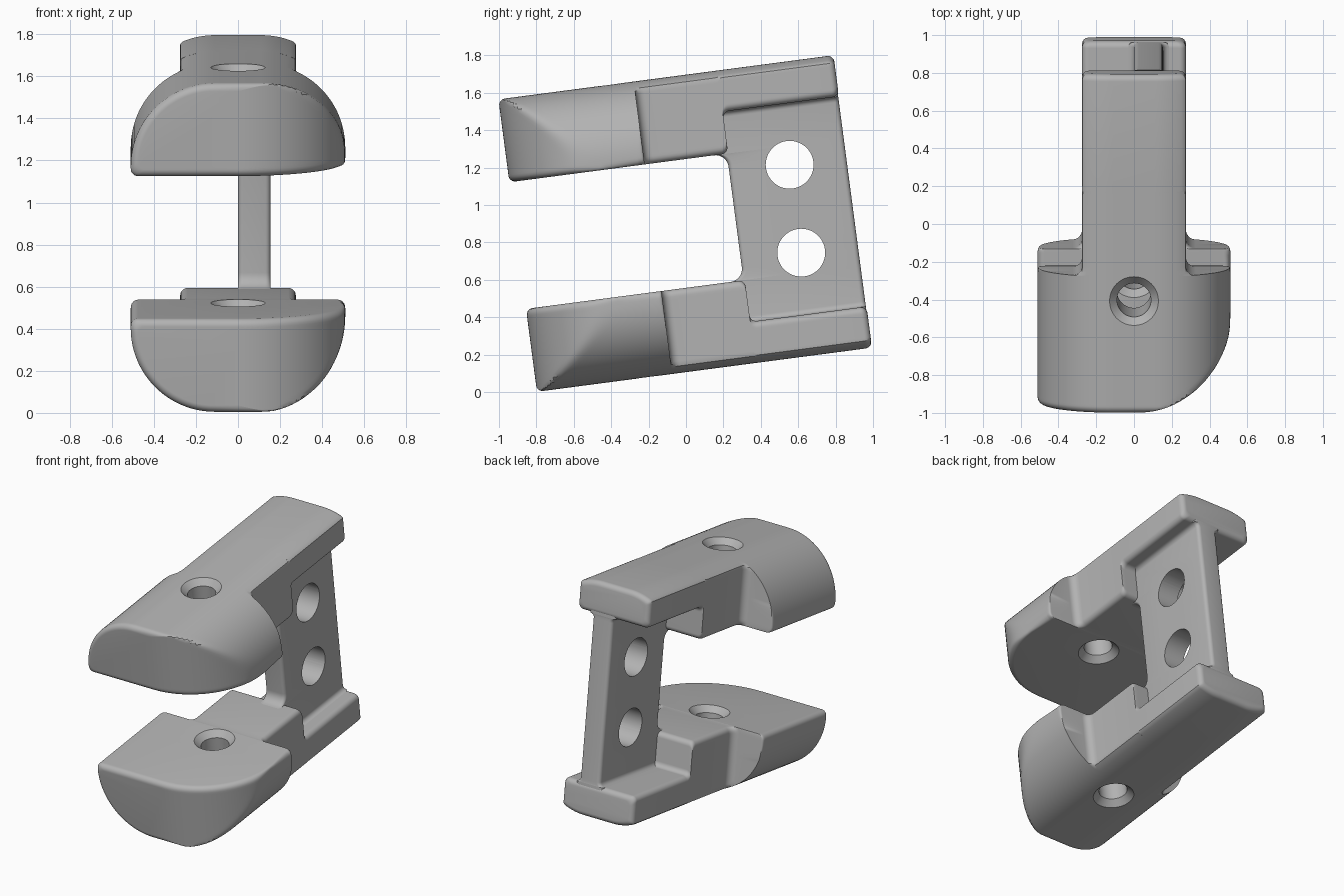
import bpy, bmesh, math
from math import sin, cos, pi, sqrt
from mathutils import Matrix

if "Cube" in bpy.data.objects:
    bpy.data.objects.remove(bpy.data.objects["Cube"], do_unlink=True)

TILT = Matrix.Rotation(math.radians(7.5), 4, 'X')
LOW, HIGH = 0.105, 1.682        # outer faces of the two jaws
FRONT, BACK = -0.79, 1.017      # ends of the jaws
WIDE, ARM = 0.53, 0.275         # half widths of jaw tip and arm
THICK, FLANGE = 0.447, 0.222    # jaw and flange thickness
R, FLAT = 0.40, 0.11            # rounded outer cross-section
E = 0.035                       # edge rounding
STEP, BLOCK = -0.06, 0.39       # where the jaw narrows, where it thins

grey = bpy.data.materials.new("plain_grey")
grey.use_nodes = True
grey.diffuse_color = (0.45, 0.45, 0.45, 1)
grey.node_tree.nodes["Principled BSDF"].inputs["Base Color"].default_value = (0.45, 0.45, 0.45, 1)


def make(name, bm):
    bmesh.ops.recalc_face_normals(bm, faces=bm.faces)
    mesh = bpy.data.meshes.new(name)
    bm.to_mesh(mesh)
    bm.free()
    ob = bpy.data.objects.new(name, mesh)
    bpy.context.collection.objects.link(ob)
    mesh.materials.append(grey)
    return ob


def loft(name, rings):
    """Skin closed rings of equal length and cap both ends."""
    bm = bmesh.new()
    rows = [[bm.verts.new(p) for p in ring] for ring in rings]
    n = len(rows[0])
    for a, b in zip(rows, rows[1:]):
        for k in range(n):
            bm.faces.new((a[k], a[(k + 1) % n], b[(k + 1) % n], b[k]))
    bm.faces.new(rows[0])
    bm.faces.new(rows[-1])
    return make(name, bm)


def spin(name, profile, matrix):
    """Closed solid of revolution about z from (radius, height) pairs."""
    n = 48
    rings = [[matrix @ Matrix.Rotation(2 * pi * k / n, 4, 'Z') @ Matrix.Translation((r, 0, h))
              for k in range(n)] for r, h in profile]
    return loft(name, [[m.translation for m in ring] for ring in rings])


def finish(ob, cutters):
    """Cut the holes, tilt the part and smooth it."""
    bpy.ops.object.select_all(action='DESELECT')
    bpy.context.view_layer.objects.active = ob
    ob.select_set(True)
    for c in cutters:
        mod = ob.modifiers.new("hole", 'BOOLEAN')
        mod.operation, mod.solver, mod.object = 'DIFFERENCE', 'EXACT', c
        bpy.ops.object.modifier_apply(modifier=mod.name)
        bpy.data.objects.remove(c, do_unlink=True)
    ob.data.transform(TILT)
    bpy.ops.object.shade_smooth_by_angle(angle=math.radians(32))


def rounding(h, r=E):
    """Inset of a rounded edge at distance h from the face."""
    return r - sqrt(max(r * r - (r - h) ** 2, 0)) if h < r else 0.0


def soft_min(a, b, k=0.02):
    return min(a, b) - max(k - abs(a - b), 0) ** 2 / (4 * k)


def arc(n):
    return [pi / 2 * k / n for k in range(n + 1)]


# Stations along a jaw: position, half width (None = rounded corner on the left), thickness, inset
CORNER = FRONT + WIDE
stations = [(FRONT + E * (1 - cos(a)), None, THICK, E * (1 - sin(a))) for a in arc(9)]
stations += [(CORNER - WIDE * cos(math.radians(24 + 66 * k / 18)), None, THICK, 0) for k in range(19)]
stations += [(STEP - E + E * sin(a), WIDE - E * (1 - cos(a)), THICK, 0) for a in arc(6)]
stations += [(STEP + 0.05 * (1 - cos(a)), ARM + 0.05 * (1 - sin(a)), THICK, 0) for a in arc(6)]
stations += [(BLOCK - E + E * sin(a), ARM, THICK - E * (1 - cos(a)), 0) for a in arc(6)]
stations += [(BLOCK + E * (1 - cos(a)), ARM, FLANGE + E * (1 - sin(a)), 0) for a in arc(6)]
stations += [(BACK - E + E * sin(a), ARM, FLANGE, E * (1 - cos(a))) for a in arc(6)]

LEVELS = [(1 - cos(pi * k / 32)) / 2 for k in range(33)]


def section(u, half, thick, inset, place):
    """Cross-section ring of a jaw at position u."""
    left, right = [], []
    for s in LEVELS:
        d = inset + s * (thick - 2 * inset)
        outer = FLAT + (sqrt(max((R - inset) ** 2 - (R - d) ** 2, 0)) if d < R else R - inset)
        h = thick - d
        side = (WIDE if half is None else half) - inset - rounding(max(h - inset, 0))
        plain = soft_min(outer - (rounding(max(h - inset, 0)) if half is None or half > 0.4 else 0), side)
        right.append((-plain, u, place(d)))
        if half is None:
            reach = WIDE - rounding(h)
            plain = soft_min(outer, sqrt(max(reach ** 2 - (u - CORNER) ** 2, 0)))
        left.append((plain, u, place(d)))
    return left + right[::-1]


# Jaws, mirrored one above the other, each with a countersunk hole
for name, place in (("lower_jaw", lambda d: LOW + d), ("upper_jaw", lambda d: HIGH - d)):
    jaw = loft(name, [section(*s, place) for s in stations])
    profile = [(0.13 + 0.01, -0.01), (0.09, 0.04), (0.09, THICK - 0.04), (0.14, THICK + 0.01)]
    cutter = spin("hole_cutter", [(r, place(h)) for r, h in profile],
                  Matrix.Translation((0, -0.19, 0)))
    finish(jaw, [cutter])


# Web plate joining the jaws, flared where it meets them
def web_ring(v):
    edge = min(v - LOW, HIGH - v)
    front = rounding(max(edge - THICK, 0), 0.07)
    flare = rounding(max(edge - FLANGE, 0), 0.03)
    x0, x1, u0, u1 = -flare, 0.155 + flare, 0.383 - front, BACK - 0.004
    r = 0.025
    ring = []
    for q, (x, u) in enumerate(((x1 - r, u1 - r), (x0 + r, u1 - r), (x0 + r, u0 + r), (x1 - r, u0 + r))):
        ring += [(x + r * cos(a + q * pi / 2), u + r * sin(a + q * pi / 2), v) for a in arc(5)]
    return ring


depths = [FLANGE - 0.06] + [FLANGE + 0.03 * (1 - cos(a)) for a in arc(6)]
depths += [THICK - 0.01] + [THICK + 0.07 * (1 - cos(a)) for a in arc(8)]
heights = [LOW + d for d in depths] + [HIGH - d for d in reversed(depths)]
web = loft("web_plate", [web_ring(v) for v in heights])
finish(web, [spin("web_hole_cutter", [(0.128, -0.3), (0.128, 0.5)],
                  Matrix.Translation((0, 0.708, v)) @ Matrix.Rotation(pi / 2, 4, 'Y'))
             for v in (0.658, 1.132)])
